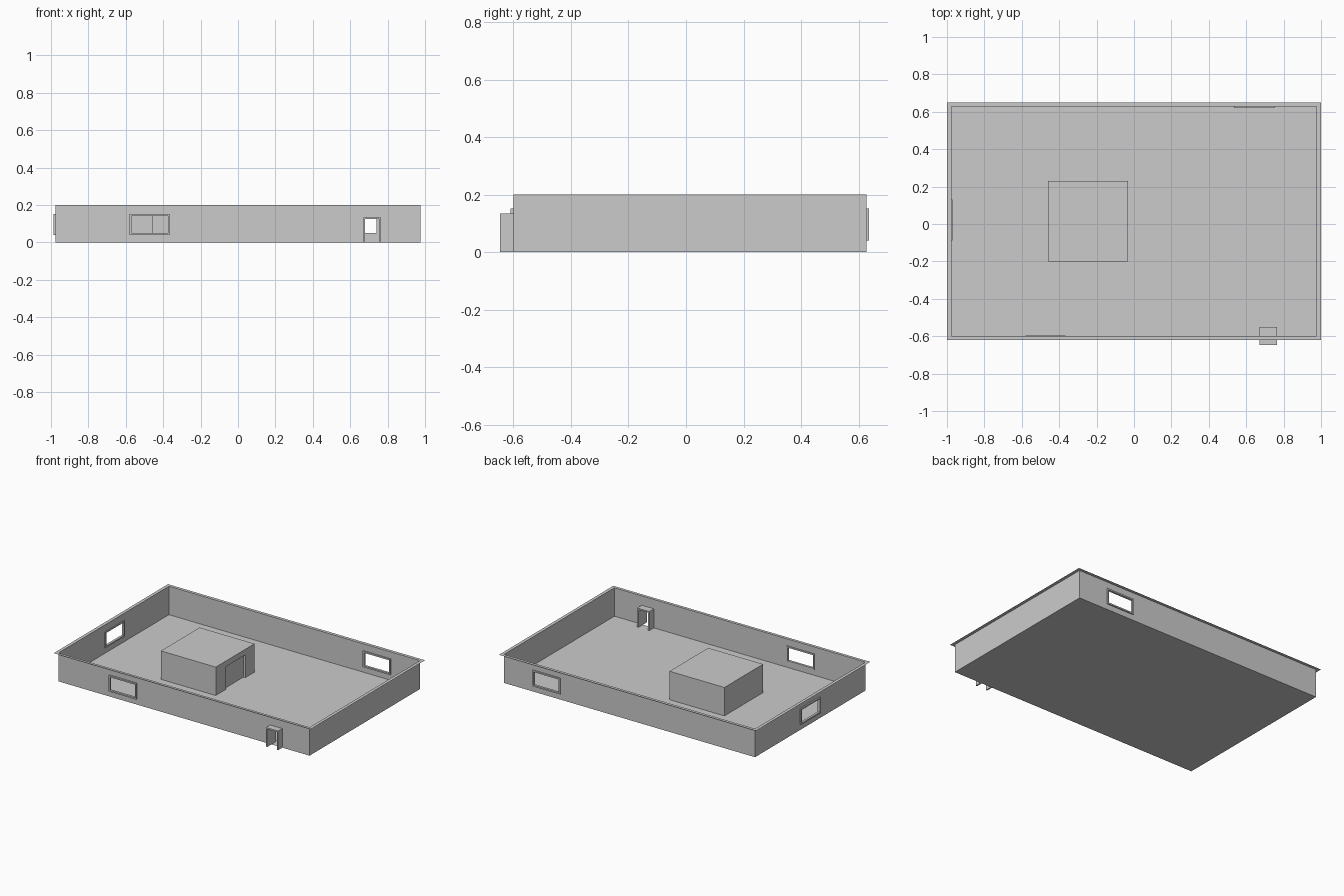
import bpy, bmesh
from mathutils import Vector

if "Cube" in bpy.data.objects:
    bpy.data.objects.remove(bpy.data.objects["Cube"])

X, Y0, Y1, H = 0.977, -0.60, 0.628, 0.20


def panel(name, axis, pos, rect, holes=(), thick=0.0, flip=False):
    """Flat rectangular sheet with rectangular holes, optionally thickened about its plane.
    rect / holes are (u0, v0, u1, v1) in the two axes other than `axis`."""
    us = sorted({v for r in (rect, *holes) for v in (r[0], r[2])})
    vs = sorted({v for r in (rect, *holes) for v in (r[1], r[3])})

    def place(u, v):
        c = [u, v]
        c.insert(axis, pos)
        return Vector(c)

    bm = bmesh.new()
    for a, b in zip(us, us[1:]):
        for c, d in zip(vs, vs[1:]):
            mu, mv = (a + b) / 2, (c + d) / 2
            if any(h[0] < mu < h[2] and h[1] < mv < h[3] for h in holes):
                continue
            bm.faces.new([bm.verts.new(place(*p)) for p in ((a, c), (b, c), (b, d), (a, d))])
    bmesh.ops.remove_doubles(bm, verts=bm.verts, dist=1e-5)
    if flip:
        bmesh.ops.reverse_faces(bm, faces=bm.faces)
    me = bpy.data.meshes.new(name)
    bm.to_mesh(me)
    bm.free()
    ob = bpy.data.objects.new(name, me)
    bpy.context.collection.objects.link(ob)
    if thick:
        m = ob.modifiers.new("thickness", 'SOLIDIFY')
        m.thickness, m.offset = thick, 0
    return ob


def box(name, lo, hi):
    lo, hi = Vector(lo), Vector(hi)
    bpy.ops.mesh.primitive_cube_add(size=1, location=(lo + hi) / 2)
    ob = bpy.context.object
    ob.name = name
    ob.scale = hi - lo
    return ob


def window(name, axis, pos, rect, thick=0.016, t=0.01):
    u0, v0, u1, v1 = rect
    panel(name, axis, pos, rect, [(u0 + t, v0 + t, u1 - t, v1 - t)], thick)


def opening(r, t=0.01):
    return (r[0] + t, r[1] + t, r[2] - t, r[3] - t)


# Window and doorway rectangles
front_win = (-0.58, 0.04, -0.365, 0.152)
back_win = (0.535, 0.04, 0.75, 0.152)
left_win = (-0.087, 0.04, 0.13, 0.152)
door_in = (0.68, 0.0, 0.755, 0.124)

# Floor and perimeter walls
panel("floor", 2, 0.0, (-X, Y0, X, Y1))
panel("front_wall", 1, Y0, (-X, 0, X, H), [opening(front_win), door_in])
panel("back_wall", 1, Y1, (-X, 0, X, H), [opening(back_win)], flip=True)
panel("left_wall", 0, -X, (Y0, 0, Y1, H), [opening(left_win)], flip=True)
panel("right_wall", 0, X, (Y0, 0, Y1, H))

# Flat rim around the wall tops
panel("wall_rim", 2, H, (-1, -0.62, 1, 0.65), [(-X, Y0, X, Y1)])

# Window frames
window("front_window_frame", 1, -0.603, front_win)
window("back_window_frame", 1, 0.628, back_win)
window("left_window_frame", 0, -0.979, left_win)

# Entrance porch passing through the front wall
panel("entrance_frame", 1, -0.598, (0.67, 0, 0.765, 0.134), [door_in], 0.097)

# Inner room block with a recessed doorway on its right side
room = box("inner_room", (-0.46, -0.20, 0), (-0.033, 0.23, H))
cutter = box("doorway_cutter", (-0.048, -0.087, -0.05), (0.05, 0.128, 0.16))
cutter.hide_render = True
cutter.display_type = 'WIRE'
mod = room.modifiers.new("doorway", 'BOOLEAN')
mod.operation, mod.object, mod.solver = 'DIFFERENCE', cutter, 'EXACT'
